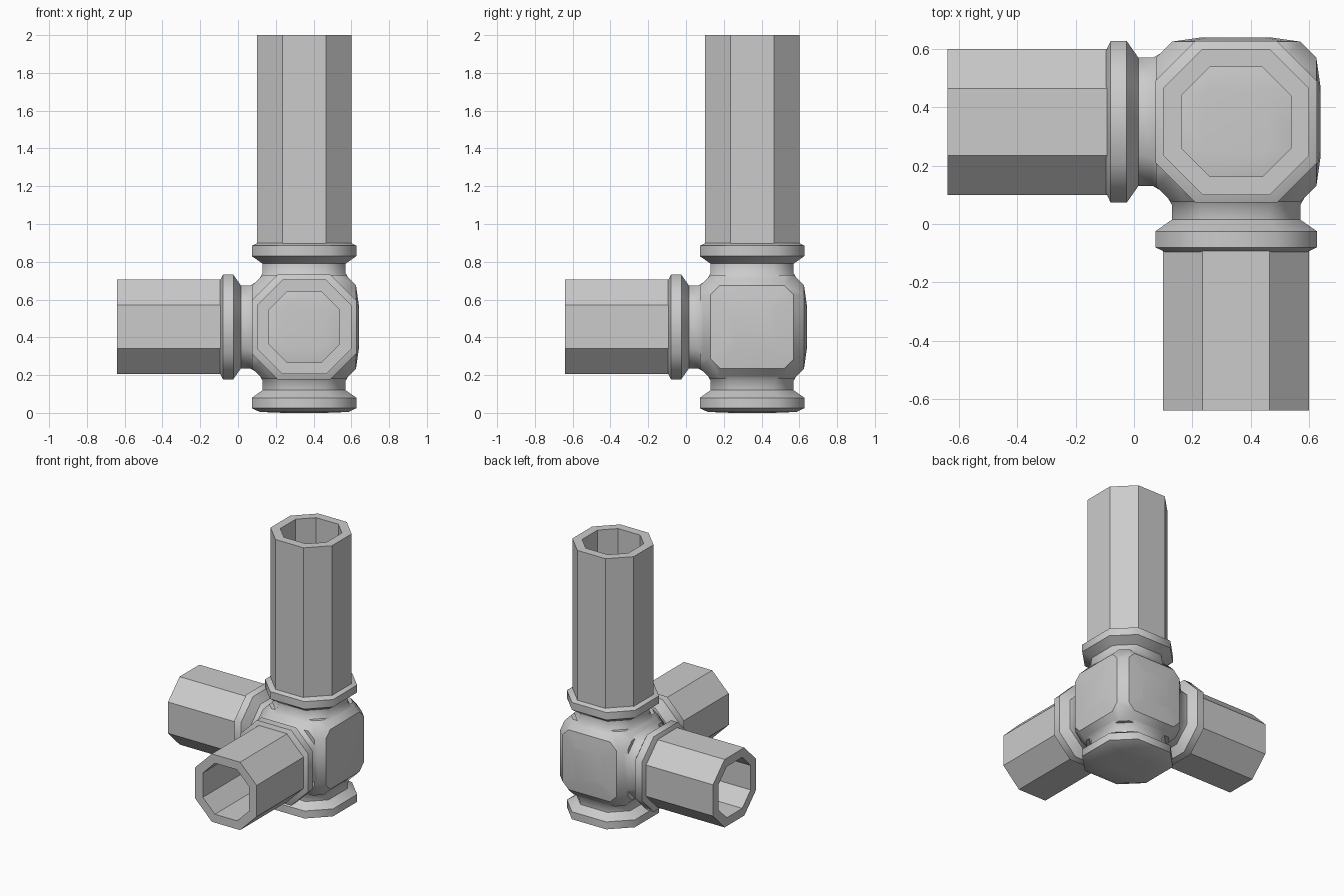
import bpy, bmesh, math
from mathutils import Vector

if "Cube" in bpy.data.objects:
    bpy.data.objects.remove(bpy.data.objects["Cube"])

CENTRE = Vector((0.35, 0.35, 0.455))


def octagon(a, c):
    # Octagon with flats at distance a, each flat of half-length c
    return [(a, -c), (a, c), (c, a), (-c, a), (-a, c), (-a, -c), (-c, -a), (c, -a)]


def frame(axis):
    w = Vector(axis)
    u = Vector((0, 0, 1)) if abs(w.z) < 0.5 else Vector((1, 0, 0))
    return u, w.cross(u), w


def place(axis, d, pts):
    u, v, w = frame(axis)
    return [CENTRE + u * p[0] + v * p[1] + w * d for p in pts]


def finish(bm, name, angle=None):
    bmesh.ops.recalc_face_normals(bm, faces=bm.faces[:])
    me = bpy.data.meshes.new(name)
    bm.to_mesh(me)
    bm.free()
    ob = bpy.data.objects.new(name, me)
    bpy.context.collection.objects.link(ob)
    if angle:
        bpy.ops.object.select_all(action='DESELECT')
        ob.select_set(True)
        bpy.context.view_layer.objects.active = ob
        bpy.ops.object.shade_smooth_by_angle(angle=math.radians(angle))
    return ob


def loft(name, axis, profile, closed=False, angle=None):
    # profile rows: distance from hub centre, flat distance, half flat length
    bm = bmesh.new()
    rings = [[bm.verts.new(p) for p in place(axis, d, octagon(a, c))] for d, a, c in profile]
    pairs = list(zip(rings, rings[1:]))
    if closed:
        pairs.append((rings[-1], rings[0]))
    for r, s in pairs:
        for i in range(8):
            j = (i + 1) % 8
            bm.faces.new((r[i], r[j], s[j], s[i]))
    if not closed:
        bm.faces.new(rings[0])
        bm.faces.new(rings[-1])
    return finish(bm, name, angle)


UP, DOWN, LEFT, FRONT = (0, 0, 1), (0, 0, -1), (-1, 0, 0), (0, -1, 0)
RIGHT, BACK = (1, 0, 0), (0, 1, 0)

# Hub: bevelled cube with bulging caps on the two blank sides
bm = bmesh.new()
for ax in (UP, DOWN, LEFT, FRONT, RIGHT, BACK):
    pts = place(ax, 0.275, octagon(0.22, 0.17))
    if ax in (RIGHT, BACK):
        pts += place(ax, 0.29, octagon(0.115, 0.09))
    for p in pts:
        bm.verts.new(p)
bmesh.ops.convex_hull(bm, input=bm.verts[:])
bmesh.ops.dissolve_limit(bm, angle_limit=0.01, verts=bm.verts[:], edges=bm.edges[:])
finish(bm, "hub", 36)

# Necks with collars on four sides
collar = [(0.25, 0.24, 0.15), (0.285, 0.22, 0.12), (0.335, 0.22, 0.11), (0.375, 0.277, 0.14),
          (0.43, 0.277, 0.14), (0.45, 0.235, 0.115), (0.455, 0.11, 0.09)]
for name, ax in (("top", UP), ("bottom", DOWN), ("left", LEFT), ("front", FRONT)):
    loft(name + "_collar", ax, collar, angle=46)

# Hollow octagonal pipes
for name, ax, end in (("top", UP, 1.545), ("left", LEFT, 0.99), ("front", FRONT, 0.99)):
    loft(name + "_pipe", ax, [(0.435, 0.25, 0.115), (end, 0.25, 0.115),
                              (end, 0.188, 0.09), (0.435, 0.188, 0.09)], closed=True)
